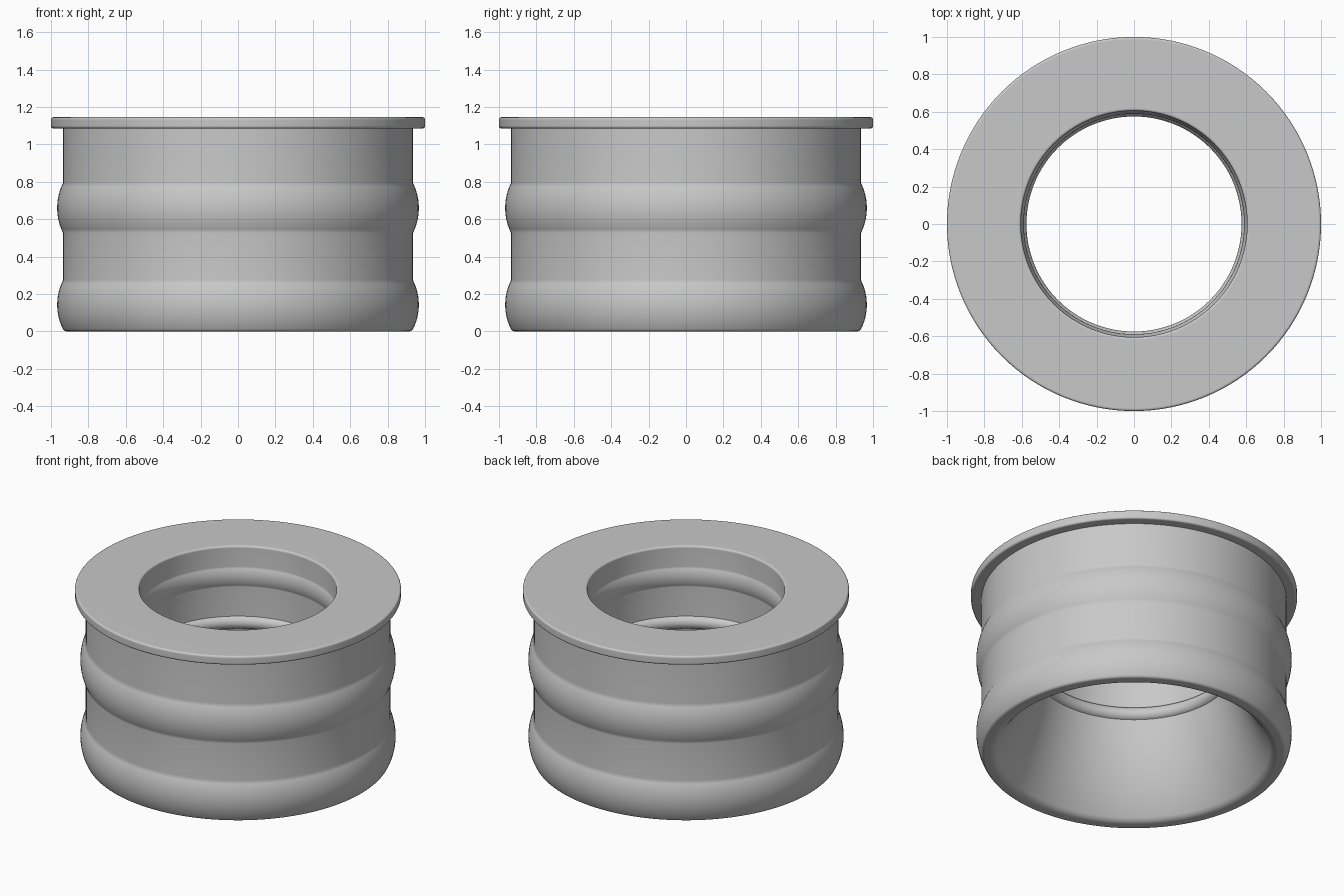
import bpy, bmesh, math
from mathutils import Vector

cube = bpy.data.objects.get("Cube")
if cube:
    bpy.data.objects.remove(cube, do_unlink=True)

grey = bpy.data.materials.new("plain grey")
grey.use_nodes = True
colour = (0.58, 0.58, 0.58, 1)
grey.diffuse_color = colour
grey.node_tree.nodes["Principled BSDF"].inputs["Base Color"].default_value = colour


def bulge(r, z0, z1, depth, steps=12):
    """Circular swelling of a wall between two heights, as (radius, height) points."""
    half = (z1 - z0) / 2
    big = (half ** 2 + depth ** 2) / (2 * abs(depth))
    sweep = math.asin(abs(half) / big)
    sign = math.copysign(1, depth)
    pts = []
    for i in range(steps + 1):
        a = sweep * (2 * i / steps - 1)
        pts.append((r + sign * (big * math.cos(a) - big + abs(depth)),
                    z0 + half + math.copysign(big, half) * math.sin(a)))
    return pts


def bend(start, control, end, steps=6):
    """Smooth curve used for fillets and the flared mouth."""
    a, b, c = Vector(start), Vector(control), Vector(end)
    return [tuple(a.lerp(b, i / steps).lerp(b.lerp(c, i / steps), i / steps))
            for i in range(steps + 1)]


def lathe(name, profile, segments=128):
    """Revolve a closed profile around the vertical axis."""
    bm = bmesh.new()
    verts = [bm.verts.new((r, 0, z)) for r, z in profile]
    edges = [bm.edges.new((v, verts[i - 1])) for i, v in enumerate(verts)]
    bmesh.ops.spin(bm, geom=verts + edges, cent=(0, 0, 0), axis=(0, 0, 1),
                   angle=math.tau, steps=segments, use_merge=True)
    bmesh.ops.remove_doubles(bm, verts=bm.verts, dist=0.0005)
    bmesh.ops.recalc_face_normals(bm, faces=bm.faces)
    mesh = bpy.data.meshes.new(name)
    bm.to_mesh(mesh)
    bm.free()
    mesh.materials.append(grey)
    obj = bpy.data.objects.new(name, mesh)
    bpy.context.collection.objects.link(obj)
    bpy.ops.object.select_all(action="DESELECT")
    obj.select_set(True)
    bpy.context.view_layer.objects.active = obj
    bpy.ops.object.shade_smooth_by_angle(angle=math.radians(35))
    # Keep the broad flat faces evenly shaded beside their fillets
    normals = obj.modifiers.new("even shading", "WEIGHTED_NORMAL")
    normals.keep_sharp = True


wall, bore = 0.935, 0.605
bottom, under, top = 0.0, 1.085, 1.145

profile = []
# Rounded bottom rim and ribbed outer wall
profile += bend((0.915, bottom), (0.932, bottom), (0.938, 0.018))
profile += bulge(wall, 0.01, 0.275, 0.032)[1:]
profile += bulge(wall, 0.525, 0.795, 0.032)
# Overhanging flange
profile += [(wall, under)]
profile += bend((0.985, under), (1.0, under), (1.0, under + 0.015))
profile += bend((1.0, top - 0.015), (1.0, top), (0.985, top))
# Bore with a shallow upper rib and a tight lower rib
profile += bend((bore + 0.015, top), (bore, top), (bore, top - 0.015))
profile += bulge(bore, 1.005, 0.87, -0.016)
profile += bulge(bore, 0.67, 0.585, -0.03)
# Flared mouth underneath
profile += bend((bore, 0.585), (0.675, 0.23), (0.835, 0.025), 12)
profile += bend((0.835, 0.025), (0.855, bottom), (0.885, bottom))

lathe("ribbed_sleeve", profile)
